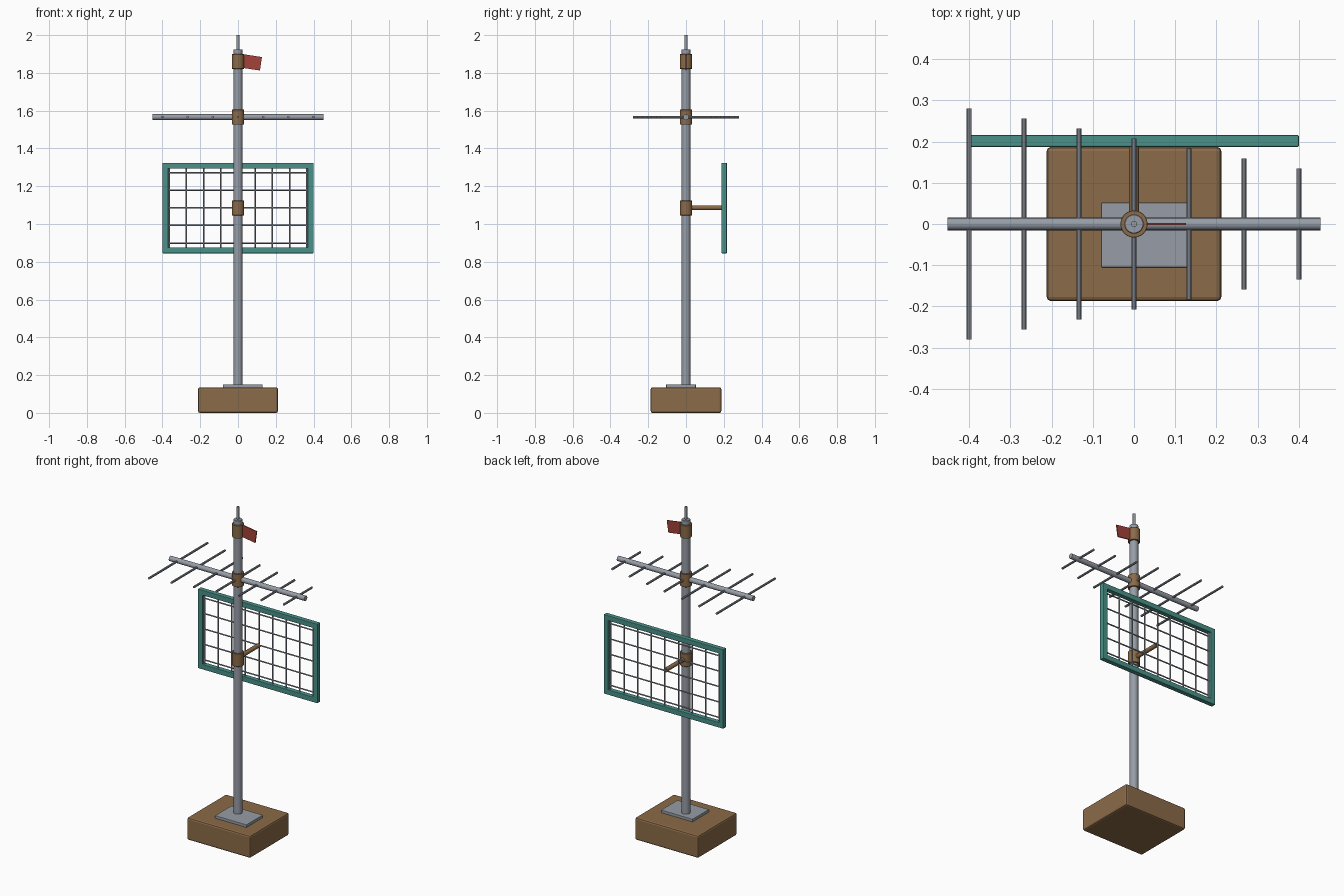
import bpy
from mathutils import Vector

if "Cube" in bpy.data.objects:
    bpy.data.objects.remove(bpy.data.objects["Cube"])


def mat(name, rgb):
    m = bpy.data.materials.new(name)
    m.diffuse_color = (*rgb, 1)
    m.use_nodes = True
    m.node_tree.nodes["Principled BSDF"].inputs["Base Color"].default_value = m.diffuse_color
    return m


GREY = mat("steel grey", (0.31, 0.34, 0.385))
BROWN = mat("rust brown", (0.26, 0.145, 0.065))
TEAL = mat("teal paint", (0.068, 0.285, 0.25))
RED = mat("red paint", (0.36, 0.055, 0.042))


def box(name, lo, hi, m, bevel=0.0, rot_y=0.0):
    lo, hi = Vector(lo), Vector(hi)
    bpy.ops.mesh.primitive_cube_add(size=1, location=(lo + hi) / 2)
    o = bpy.context.object
    o.name = name
    o.scale = hi - lo
    bpy.ops.object.transform_apply(location=False, rotation=False, scale=True)
    o.rotation_euler.y = rot_y
    o.data.materials.append(m)
    if bevel:
        b = o.modifiers.new("bevel", 'BEVEL')
        b.width = bevel
        b.segments = 2
    return o


def rod(name, a, b, r, m, sides=16, bevel=0.0):
    a, b = Vector(a), Vector(b)
    d = b - a
    bpy.ops.mesh.primitive_cylinder_add(vertices=sides, radius=r, depth=d.length,
                                        location=(a + b) / 2)
    o = bpy.context.object
    o.name = name
    o.rotation_euler = d.to_track_quat('Z', 'Y').to_euler()
    o.data.materials.append(m)
    bpy.ops.object.shade_smooth_by_angle(angle=0.6)
    if bevel:
        mod = o.modifiers.new("bevel", 'BEVEL')
        mod.width = bevel
        mod.segments = 1
        mod.limit_method = 'ANGLE'
    return o


# Base block, offset foot plate, mast and tip
box("base_block", (-0.212, -0.187, 0), (0.212, 0.187, 0.135), BROWN, 0.01)
box("foot_plate", (-0.08, -0.105, 0.13), (0.13, 0.052, 0.151), GREY, 0.002)
rod("mast", (0, 0, 0.13), (0, 0, 1.925), 0.0237, GREY, 24, 0.002)
rod("mast_tip", (0, 0, 1.9), (0, 0, 2.0), 0.0075, GREY, 12)

# Clamp collars
for n, z in (("panel", 1.085), ("antenna", 1.566), ("flag", 1.86)):
    rod(n + "_collar", (0, 0, z - 0.039), (0, 0, z + 0.039), 0.033, BROWN, 24, 0.001)

# Antenna boom with tapering cross elements
rod("antenna_boom", (-0.453, 0, 1.566), (0.453, 0, 1.566), 0.0152, GREY)
for i in range(7):
    x = -0.4 + i * 0.8 / 6
    h = 0.28 - i * 0.0242
    rod("antenna_element", (x, -h, 1.566), (x, h, 1.566), 0.0064, GREY, 10)

# Panel arm and frame
rod("panel_arm", (0, 0.02, 1.086), (0, 0.197, 1.086), 0.0125, BROWN)
Y0, Y1, Z0, Z1, W = 0.187, 0.216, 0.845, 1.324, 0.031
for z in (Z0, Z1 - W):
    box("frame_rail", (-0.4, Y0, z), (0.4, Y1, z + W), TEAL, 0.003)
for x in (-0.4, 0.4 - W):
    box("frame_post", (x, Y0, Z0 + W / 2), (x + W, Y1, Z1 - W / 2), TEAL, 0.003)

# Wire grid
for i in range(9):
    x = -0.364 + i * 0.091
    rod("upright_wire", (x, 0.201, Z0 + 0.015), (x, 0.201, Z1 - 0.015), 0.004, GREY, 8)
for i in range(5):
    z = 0.899 + i * 0.0933
    rod("cross_wire", (-0.385, 0.201, z), (0.385, 0.201, z), 0.004, GREY, 8)

# Small tilted flag
box("flag", (0.019, -0.003, 1.82), (0.122, 0.003, 1.892), RED, 0.0, 0.15)
